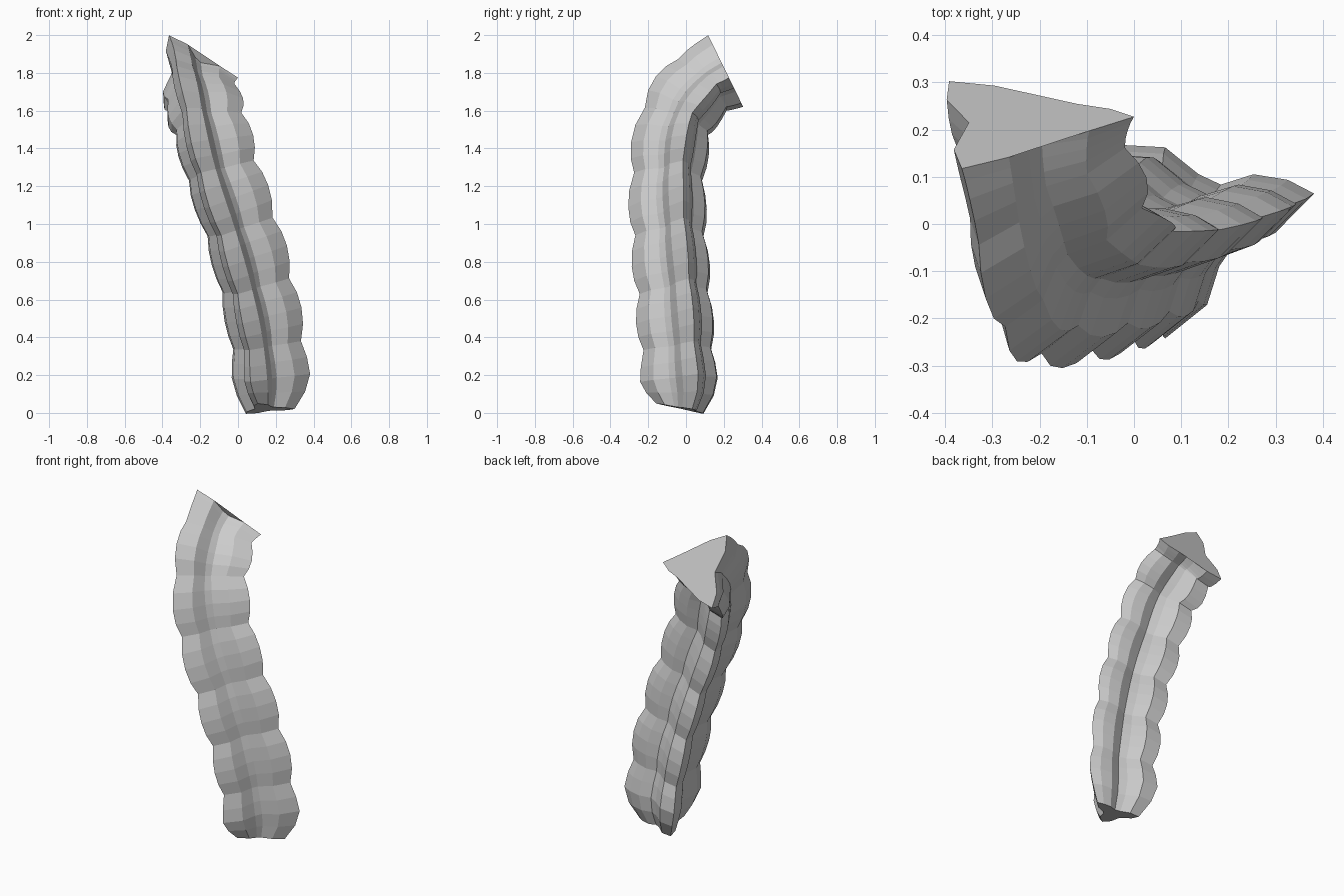
import bpy, bmesh
from math import radians
from mathutils import Vector, Matrix

cube = bpy.data.objects.get("Cube")
if cube:
    bpy.data.objects.remove(cube, do_unlink=True)

# Three-lobed cross-section: front lobe, side lobe, back lobe, with grooves between
SECTION = [Vector(p) for p in [
    (-.115, -.222), (-.015, -.167), (.025, -.09), (.055, -.06), (.155, -.04),
    (.25, .028), (.2, .066), (.13, .09), (.058, .08), (.015, .11), (-.045, .178),
    (-.142, .2), (-.147, .11), (-.1, 0), (-.132, -.13)]]
GROOVES = (2, 3, 8, 9)
TWIST = 10

# Centre line, one point at each pinch between the lumps
PATH = [Vector(p) for p in [
    (.15, -.012, .022), (.125, -.018, .35), (.065, -.04, .66), (-.02, -.064, .97),
    (-.122, -.07, 1.28), (-.192, -.024, 1.56), (-.237, .11, 1.74), (-.25, .215, 1.8)]]
START_DIR = Vector((-.05, .2, .97))
END_DIR = Vector((0, .9, .44))
LUMP = [.87, .97, 1, .97]
FIRST_LUMP = [.62, .87, 1, .96]
FLARE = [.89, .91, .94, .97]


def tangent(i):
    if i == 0:
        return START_DIR
    if i == len(PATH) - 1:
        return END_DIR
    return PATH[i + 1] - PATH[i - 1]


def hermite(i, t):
    """Point and direction on span i of the centre line."""
    p, q = PATH[i], PATH[i + 1]
    length = (q - p).length
    m, n = (tangent(k).normalized() * length for k in (i, i + 1))
    a, b = 2 * (p - q) + m + n, 3 * (q - p) - 2 * m - n
    return ((a * t + b) * t + m) * t + p, ((3 * a * t + 2 * b) * t + m).normalized()


def add_ring(bm, along, scale):
    """Section at a distance along the body, from 0 to the number of spans."""
    span = min(int(along), len(PATH) - 2)
    centre, direction = hermite(span, along - span)
    side = Vector((1, 0, 0))
    side = (side - direction * side.dot(direction)).normalized()
    back = direction.cross(side)
    turn = Matrix.Rotation(radians(TWIST) * (1 - (along / (len(PATH) - 1)) ** 2), 2)
    points = [turn @ p * scale for p in SECTION]
    return [bm.verts.new(centre + side * p.x + back * p.y) for p in points]


# Lumpy body swept along the centre line
bm = bmesh.new()
rings = []
spans = len(PATH) - 1
for i in range(spans):
    scales = FIRST_LUMP if i == 0 else FLARE if i == spans - 1 else LUMP
    for k, s in enumerate(scales):
        rings.append(add_ring(bm, i + k / len(scales), s))
rings.append(add_ring(bm, spans, 1))

count = len(SECTION)
for low, high in zip(rings, rings[1:]):
    for j in range(count):
        n = (j + 1) % count
        bm.faces.new((low[j], low[n], high[n], high[j]))

# Flat ends; the top one bridges two of the grooves
bm.faces.new(rings[0][::-1])
bm.faces.new([v for j, v in enumerate(rings[-1]) if j not in GROOVES])

mesh = bpy.data.meshes.new("lumpy_stalk")
bm.to_mesh(mesh)
bm.free()

grey = bpy.data.materials.new("plain grey")
grey.use_nodes = True
colour = (.6, .6, .6, 1)
grey.diffuse_color = colour
grey.node_tree.nodes["Principled BSDF"].inputs["Base Color"].default_value = colour
mesh.materials.append(grey)

stalk = bpy.data.objects.new("lumpy_stalk", mesh)
bpy.context.collection.objects.link(stalk)
